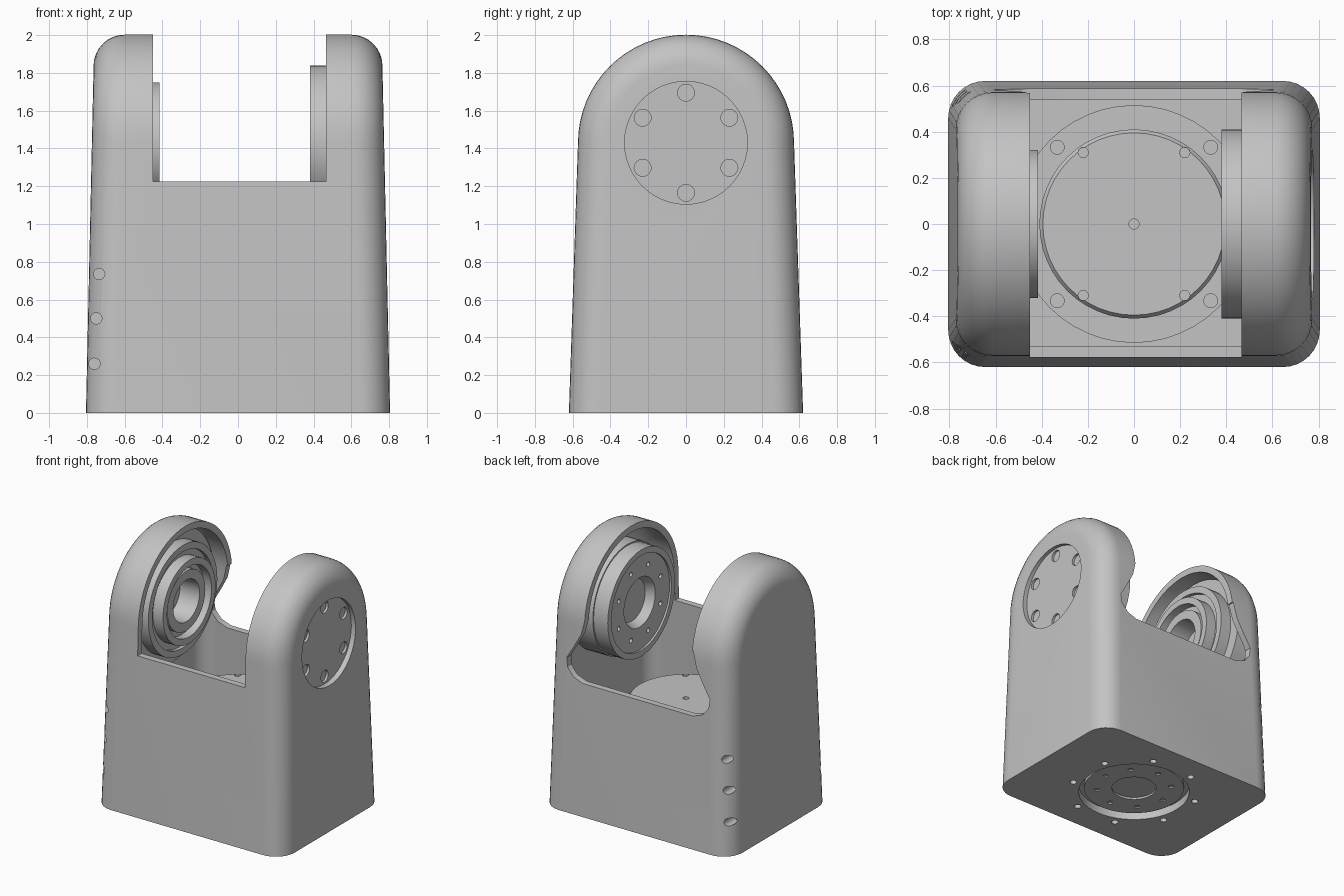
import bpy, bmesh
from math import sin, cos, pi, tau
from mathutils import Matrix, Vector

if "Cube" in bpy.data.objects:
    bpy.data.objects.remove(bpy.data.objects["Cube"])

grey = bpy.data.materials.new("plain_grey")
grey.use_nodes = True
colour = (0.55, 0.55, 0.55, 1)
grey.diffuse_color = colour
grey.node_tree.nodes["Principled BSDF"].inputs["Base Color"].default_value = colour

AXIS_Z = 1.43          # height of the tilt axis
TURN = {"x": Matrix.Rotation(pi / 2, 4, "Y"),
        "y": Matrix.Rotation(-pi / 2, 4, "X"),
        "z": Matrix.Identity(4)}


def make(name, bm):
    bmesh.ops.recalc_face_normals(bm, faces=bm.faces)
    mesh = bpy.data.meshes.new(name)
    bm.to_mesh(mesh)
    bm.free()
    mesh.materials.append(grey)
    ob = bpy.data.objects.new(name, mesh)
    bpy.context.collection.objects.link(ob)
    return ob


def loft(name, rings):
    """Skin matching rings of points and cap both ends."""
    bm = bmesh.new()
    loops = [[bm.verts.new(p) for p in ring] for ring in rings]
    n = len(loops[0])
    for a, b in zip(loops, loops[1:]):
        for i in range(n):
            j = (i + 1) % n
            bm.faces.new((a[i], a[j], b[j], b[i]))
    bm.faces.new(loops[0])
    bm.faces.new(loops[-1])
    return make(name, bm)


def arch_body(name, inset, x_inset, base, fillet):
    """Tapered block with an arched side outline and rounded outer edges."""
    def ring(side, t):
        off = inset + fillet * (1 - cos(t))
        reach = 0.805 - x_inset - fillet * (1 - sin(t))
        r = 0.572 - off
        outline = [(0.62 - off, base)]
        outline += [(r * cos(a), AXIS_Z + r * sin(a))
                    for a in (pi * i / 32 for i in range(33))]
        outline += [(off - 0.62, base)]
        return [(side * (reach - 0.022 * z), y, z) for y, z in outline]
    steps = [pi / 2 * i / 8 for i in range(9)]
    return loft(name, [ring(-1, t) for t in reversed(steps)] + [ring(1, t) for t in steps])


def lathe(name, profile, axis, centre, sides=48):
    """Turn (radius, height) points about an axis; both ends are capped."""
    m = Matrix.Translation(centre) @ TURN[axis]
    return loft(name, [[m @ Vector((r * cos(tau * i / sides), r * sin(tau * i / sides), h))
                        for i in range(sides)] for r, h in profile])


def drills(centres, radius, length, axis, sides=16):
    """One cutter holding a cylinder at each centre."""
    bm = bmesh.new()
    for c in centres:
        bmesh.ops.create_cone(bm, cap_ends=True, segments=sides, radius1=radius,
                              radius2=radius, depth=length,
                              matrix=Matrix.Translation(c) @ TURN[axis])
    return make("drill_cutter", bm)


def box(x0, x1, y0, y1, z0, z1):
    return loft("box_cutter", [[(x0, y0, z), (x1, y0, z), (x1, y1, z), (x0, y1, z)]
                               for z in (z0, z1)])


def cut(ob, *cutters):
    for c in cutters:
        mod = ob.modifiers.new("cut", "BOOLEAN")
        mod.operation, mod.solver, mod.object = "DIFFERENCE", "EXACT", c
        bpy.context.view_layer.update()
        mesh = bpy.data.meshes.new_from_object(
            ob.evaluated_get(bpy.context.evaluated_depsgraph_get()))
        ob.modifiers.clear()
        ob.data = mesh
        bpy.data.objects.remove(c)


def circle(n, r, start=0.0):
    return [(r * cos(start + tau * i / n), r * sin(start + tau * i / n)) for i in range(n)]


# Housing shell: two arched towers over a hollow base
housing = arch_body("housing", 0, 0, 0, 0.16)
cavity = arch_body("cavity_cutter", 0.05, 0.09, 0.1, 0.12)
slot = box(-0.45, 0.465, -1, 1, 1.225, 3)

# Rear opening is lower and flares into the towers
half = [(0.46, 1.5), (0.49, 1.38), (0.55, 1.27), (0.61, 1.17), (0.6, 1.1), (0.55, 1.04), (0.47, 1.01)]
flare = [(x, z) for x, z in half] + [(-x, z) for x, z in reversed(half)]
rear = loft("rear_cutter", [[(x, y, z) for x, z in flare] for y in (0.3, 1)])

# Outer bearing recess and its bolt holes, cable holes, bottom recess
recess = lathe("recess_cutter", [(0.325, 0.738), (0.325, 1)], "x", (0, 0, AXIS_Z))
bolts = drills([(0.73, y, AXIS_Z + z) for y, z in circle(6, 0.265, pi / 2)], 0.045, 0.09, "x")
cable = drills([(x, s * 0.6, z) for s in (-1, 1)
                for x, z in ((-0.735, 0.735), (-0.75, 0.5), (-0.76, 0.26))], 0.03, 0.3, "y")
well = lathe("well_cutter", [(0.4, -0.1), (0.4, 0.06)], "z", (0, 0, 0))
base_bolts = drills([(x, y, 0) for x, y in circle(8, 0.46, pi / 8)], 0.025, 0.08, "z")
cut(housing, cavity, slot, rear, recess, bolts, cable, well, base_bolts)

# Rotating plate inside the bottom well
bottom_plate = lathe("bottom_plate", [(0.16, 0.045), (0.16, 0.03), (0.36, 0.03), (0.36, 0.07)], "z", (0, 0, 0))
cut(bottom_plate, drills([(x, y, 0.03) for x, y in circle(8, 0.27)], 0.02, 0.02, "z"))

# Upright drive in the base, with its mounting flange
base_drive = lathe("base_drive", [(0.515, 0.09), (0.515, 0.16), (0.41, 0.16), (0.41, 0.78),
                                  (0.395, 0.8)], "z", (0, 0, 0))
cut(base_drive,
    drills([(x, y, 0.16) for x, y in circle(4, 0.47, pi / 4)], 0.03, 0.06, "z"),
    drills([(sx * 0.22, sy * 0.31, 0.8) for sx in (-1, 1) for sy in (-1, 1)] + [(0, 0, 0.8)],
           0.022, 0.06, "z"))

# Tilt drive in the left tower: stepped disc with a centre socket
left_drive = lathe("left_tilt_drive", [(0.42, 0.72), (0.42, 0.5), (0.41, 0.5), (0.41, 0.38), (0.365, 0.38),
                                       (0.365, 0.395), (0.19, 0.395), (0.16, 0.46)],
                   "x", (0, 0, AXIS_Z))
cut(left_drive, drills([(0.39, y, AXIS_Z + z) for y, z in circle(8, 0.275, pi / 8)], 0.018, 0.06, "x"))

# Bearing in the right tower: concentric steps around a hub socket
right_bearing = lathe("right_tilt_bearing", [(0.505, -0.7), (0.505, -0.56), (0.42, -0.56), (0.42, -0.47),
                                             (0.37, -0.47), (0.37, -0.5), (0.32, -0.5), (0.32, -0.415),
                                             (0.27, -0.415), (0.27, -0.48), (0.23, -0.48),
                                             (0.23, -0.44), (0.16, -0.44), (0.15, -0.6)],
                      "x", (0, 0, AXIS_Z))

# Smooth curved skins, keep machined edges crisp
for ob in bpy.context.scene.objects:
    ob.select_set(ob.type == "MESH")
bpy.context.view_layer.objects.active = housing
bpy.ops.object.shade_smooth_by_angle(angle=pi / 6)
